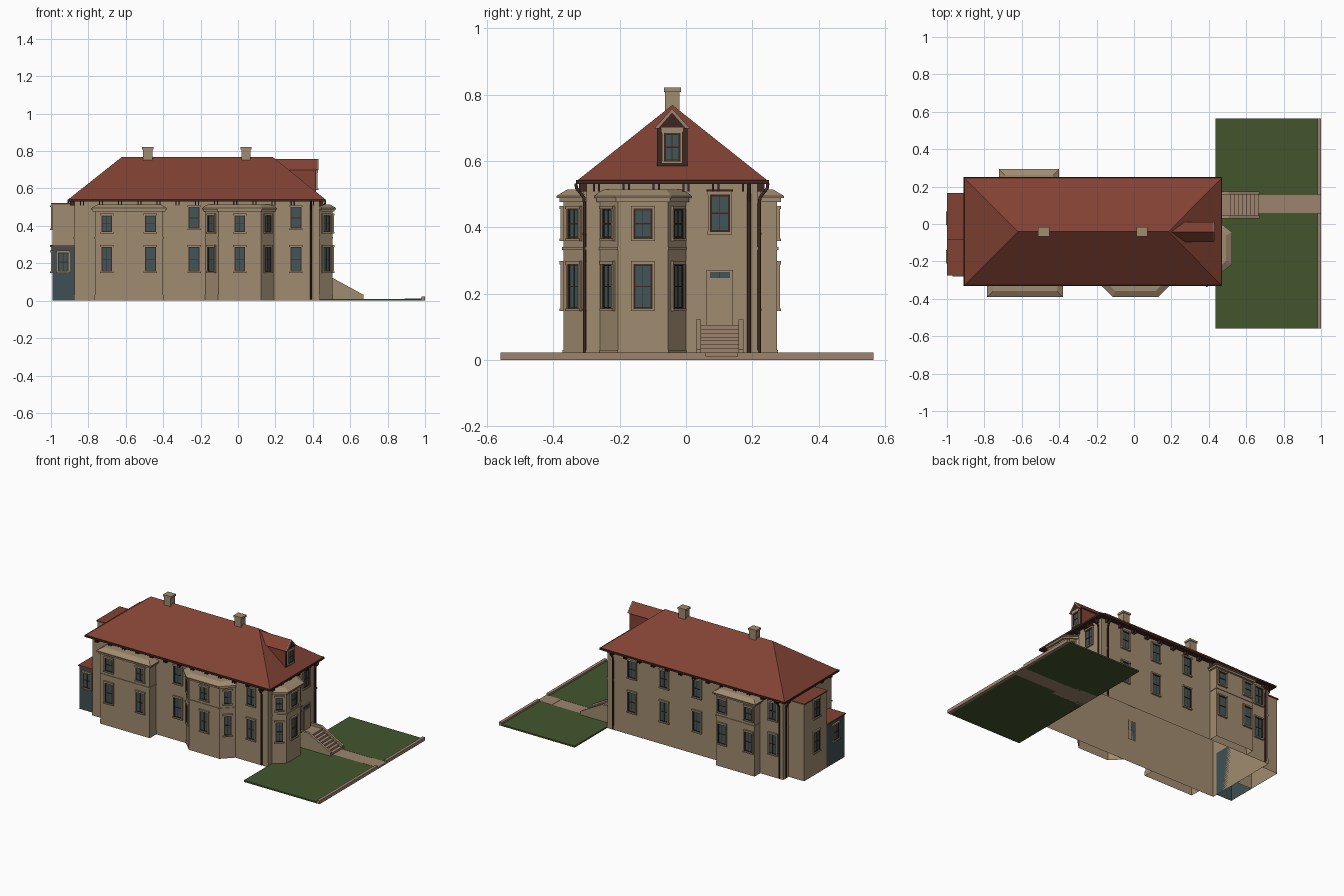
import bpy, bmesh, math
from mathutils import Matrix, Vector

if "Cube" in bpy.data.objects:
    bpy.data.objects.remove(bpy.data.objects["Cube"])


def material(name, r, g, b):
    m = bpy.data.materials.new(name)
    col = [(c / 255 / 12.92 if c < 11 else ((c / 255 + 0.055) / 1.055) ** 2.4) for c in (r, g, b)] + [1]
    m.diffuse_color = col
    m.use_nodes = True
    m.node_tree.nodes["Principled BSDF"].inputs["Base Color"].default_value = col
    return m


STONE = material("sandstone", 160, 139, 112)
ROOF = material("red roof tile", 130, 66, 51)
GLASS = material("window glass", 66, 86, 89)
TRIM = material("dark brown trim", 62, 38, 31)
GREEN = material("slate green paint", 64, 80, 83)
GRASS = material("grass", 66, 86, 45)
PATH = material("path stone", 158, 132, 110)


def finish(name, bm, mats):
    bmesh.ops.recalc_face_normals(bm, faces=bm.faces)
    me = bpy.data.meshes.new(name)
    bm.to_mesh(me)
    bm.free()
    for m in mats:
        me.materials.append(m)
    ob = bpy.data.objects.new(name, me)
    bpy.context.scene.collection.objects.link(ob)
    return ob


def loft(name, a, b, mat, bottom=True, top=True):
    """Join two matching 3D outlines with side faces and optional caps."""
    bm = bmesh.new()
    va, vb = [bm.verts.new(p) for p in a], [bm.verts.new(p) for p in b]
    n = len(a)
    for i in range(n):
        j = (i + 1) % n
        bm.faces.new((va[i], va[j], vb[j], vb[i]))
    if bottom:
        bm.faces.new(va)
    if top:
        bm.faces.new(vb)
    return finish(name, bm, [mat])


def at(outline, z):
    return [(x, y, z) for x, y in outline]


def rect(x0, x1, y0, y1):
    return [(x0, y0), (x1, y0), (x1, y1), (x0, y1)]


def prism(name, outline, z0, z1, mat, bottom=True, top=True):
    return loft(name, at(outline, z0), at(outline, z1), mat, bottom, top)


def box(name, x0, x1, y0, y1, z0, z1, mat):
    return prism(name, rect(x0, x1, y0, y1), z0, z1, mat)


def add_box(bm, x0, x1, y0, y1, z0, z1, slot):
    mtx = Matrix.Translation(((x0 + x1) / 2, (y0 + y1) / 2, (z0 + z1) / 2)) @ Matrix.Diagonal((x1 - x0, y1 - y0, z1 - z0, 1))
    made = bmesh.ops.create_cube(bm, size=1, matrix=mtx)["verts"]
    for f in {f for v in made for f in v.link_faces}:
        f.material_index = slot


def window(name, x, y, angle, z0, z1, w=0.052):
    """Sash window on a wall; angle 0 faces the front, 90 the +x side."""
    bm = bmesh.new()
    h, t, mid = w / 2, 0.006, (z0 + z1) / 2
    add_box(bm, -h, h, -0.003, 0, z0, z1, 0)
    for s in (-1, 1):
        add_box(bm, s * h - t / 2, s * h + t / 2, -0.006, 0, z0, z1, 1)
        add_box(bm, s * (h + t) - t / 2, s * (h + t) + t / 2, -0.008, 0, z0, z1, 2)
    for z in (z0 + t / 2, mid, z1 - t / 2):
        add_box(bm, -h, h, -0.006, 0, z - t / 3, z + t / 3, 1)
    add_box(bm, -0.001, 0.001, -0.005, 0, z0, z1, 1)
    add_box(bm, -h - 0.01, h + 0.01, -0.012, 0, z0 - 0.008, z0, 2)
    add_box(bm, -h - 0.01, h + 0.01, -0.011, 0, z1, z1 + 0.01, 2)
    ob = finish(name, bm, [GLASS, TRIM, STONE])
    ob.location = (x, y, 0)
    ob.rotation_euler.z = math.radians(angle)


LOW, BAY_HIGH, HIGH = (0.155, 0.288), (0.367, 0.455), (0.385, 0.5)
X0, X1, Y0, Y1, EAVE = -0.875, 0.435, -0.3, 0.215, 0.53

# Hollow main walls, plinth and belt course
prism("main_walls", rect(X0, X1, Y0, Y1), 0, EAVE, STONE, False, False)
for nm, z, h, d in (("plinth", 0, 0.03, 0.003), ("belt_course", 0.332, 0.008, 0.004)):
    prism(nm, rect(X0 - d, X1 + d, Y0 - d, Y1 + d), z, z + h, STONE, False, False)

# Hipped roof with soffit and gutter
RIDGE_Y = -0.041
bm = bmesh.new()
e = [bm.verts.new(p) for p in at(rect(-0.908, 0.468, -0.328, 0.246), 0.541)]
r0, r1 = bm.verts.new((-0.62, RIDGE_Y, 0.769)), bm.verts.new((0.185, RIDGE_Y, 0.769))
for f in ((e[0], e[1], r1, r0), (e[1], e[2], r1), (e[2], e[3], r0, r1), (e[3], e[0], r0)):
    bm.faces.new(f)
finish("hipped_roof", bm, [ROOF])
box("eaves_gutter", -0.911, 0.471, -0.332, 0.25, EAVE, 0.542, TRIM)

# Paired eaves brackets
bm = bmesh.new()
for i in range(13):
    for off in (-0.008, 0.008):
        x = X0 + 0.04 + i * 0.1025 + off
        add_box(bm, x - 0.003, x + 0.003, Y0 - 0.022, Y0, 0.508, EAVE, 0)
        add_box(bm, x - 0.003, x + 0.003, Y1, Y1 + 0.022, 0.508, EAVE, 0)
for i in range(6):
    for off in (-0.008, 0.008):
        y = Y0 + 0.03 + i * 0.09 + off
        add_box(bm, X0 - 0.022, X0, y - 0.003, y + 0.003, 0.508, EAVE, 0)
        add_box(bm, X1, X1 + 0.022, y - 0.003, y + 0.003, 0.508, EAVE, 0)
finish("eaves_brackets", bm, [TRIM])

# Chimneys
for i, x in enumerate((-0.483, 0.043)):
    box(f"chimney_{i}", x - 0.025, x + 0.025, RIDGE_Y - 0.022, RIDGE_Y + 0.022, 0.7, 0.81, STONE)
    box(f"chimney_cap_{i}", x - 0.03, x + 0.03, RIDGE_Y - 0.026, RIDGE_Y + 0.026, 0.808, 0.821, STONE)

# Dormer
DY = -0.042
box("dormer_body", 0.2, 0.414, DY - 0.046, DY + 0.046, 0.585, 0.705, ROOF)
box("dormer_face", 0.414, 0.418, DY - 0.046, DY + 0.046, 0.585, 0.7, TRIM)
gable = [(DY - 0.054, 0.698), (DY + 0.054, 0.698), (DY, 0.758)]
loft("dormer_roof", [(0.19, y, z) for y, z in gable], [(0.424, y, z) for y, z in gable], ROOF)
inner = [(DY + (y - DY) * 0.78, 0.698 + (z - 0.698) * 0.8) for y, z in gable]
loft("dormer_gable", [(0.424, y, z) for y, z in inner], [(0.426, y, z) for y, z in inner], TRIM)
for i, s in enumerate((-1, 1)):
    rake = [(DY + s * 0.054, 0.698), (DY, 0.758), (DY, 0.746), (DY + s * 0.042, 0.698)]
    loft(f"dormer_rake_{i}", [(0.42, y, z) for y, z in rake], [(0.43, y, z) for y, z in rake], PATH)
window("dormer_window", 0.418, DY, 90, 0.6, 0.683, 0.044)
box("dormer_hood", 0.416, 0.429, DY - 0.034, DY + 0.034, 0.688, 0.701, STONE)


def bay(name, outline, inward):
    """Projecting bay with cornice and shallow sloped roof; inward points to the wall."""
    c = sum((Vector(p) for p in outline), Vector((0, 0))) / len(outline)

    def grow(d):
        out = []
        for i, p in enumerate(outline):
            q = Vector(p)
            nrm = []
            for a, b in ((outline[i - 1], p), (p, outline[(i + 1) % len(outline)])):
                t = (Vector(b) - Vector(a)).normalized()
                k = Vector((t.y, -t.x))
                nrm.append(k if k.dot(Vector(inward)) < 0.9 else Vector((0, 0)))
            s = nrm[0] + nrm[1]
            q += s * d / max((1 + nrm[0].dot(nrm[1])) if nrm[0].length * nrm[1].length else 1, 0.3)
            out.append((q.x, q.y))
        return out
    prism(name + "_walls", outline, 0, 0.488, STONE, False, False)
    prism(name + "_belt", grow(0.004), 0.332, 0.34, STONE)
    prism(name + "_plinth", grow(0.003), 0, 0.03, STONE, False, False)
    prism(name + "_cornice", grow(0.012), 0.476, 0.488, STONE)
    prism(name + "_eaves", grow(0.02), 0.488, 0.495, STONE)
    loft(name + "_roof", at(grow(0.02), 0.495), at(grow(-0.012), 0.514), STONE)


def stack(name, x, y, angle, upper, w=0.052):
    window(name + "_lower_window", x, y, angle, *LOW, w)
    window(name + "_upper_window", x, y, angle, *upper, w)


# Square bays on the front and back
bay("front_square_bay", rect(-0.765, -0.4, -0.37, Y0), (0, 1))
bay("back_square_bay", rect(-0.703, -0.42, Y1, 0.275), (0, -1))
for i, x in enumerate((-0.702, -0.468)):
    stack(f"front_square_bay_{i}", x, -0.37, 0, BAY_HIGH)
for i, x in enumerate((-0.66, -0.463)):
    stack(f"back_square_bay_{i}", x, 0.275, 180, BAY_HIGH)

# Canted bays on the front and right
bay("front_canted_bay", [(-0.175, Y0), (-0.105, -0.37), (0.122, -0.37), (0.192, Y0)], (0, 1))
stack("front_canted_bay_middle", 0.009, -0.37, 0, BAY_HIGH)
stack("front_canted_bay_left", 0.157, -0.335, 45, BAY_HIGH, 0.042)
stack("front_canted_bay_right", -0.14, -0.335, -45, BAY_HIGH, 0.042)
bay("side_canted_bay", [(X1, -0.26), (0.505, -0.205), (0.505, -0.054), (X1, 0.0)], (-1, 0))
stack("side_canted_bay_middle", 0.505, -0.13, 90, BAY_HIGH)
stack("side_canted_bay_front", 0.47, -0.2325, 38, BAY_HIGH, 0.042)
stack("side_canted_bay_back", 0.47, -0.027, 142, BAY_HIGH, 0.042)

# Main wall windows
for i, x in enumerate((-0.235, 0.31)):
    stack(f"front_{i}", x, Y0, 0, HIGH)
for i, x in enumerate((-0.8, -0.235, 0.01, 0.25)):
    stack(f"back_{i}", x, Y1, 180, HIGH)
window("window_over_door", X1, 0.102, 90, 0.387, 0.498, 0.054)
box("window_over_door_hood", X1, X1 + 0.014, 0.062, 0.142, 0.508, 0.514, TRIM)

# Rear end annexes, the lower one painted
prism("tall_annex", rect(-0.993, X0, -0.08, 0.16), 0, 0.515, STONE, False)
box("tall_annex_roof", -0.999, X0, -0.083, 0.165, 0.515, 0.523, ROOF)
prism("low_annex", rect(-0.993, X0, -0.27, -0.08), 0, 0.288, GREEN, False)
box("low_annex_roof", -0.999, X0, -0.275, -0.08, 0.288, 0.296, ROOF)
stack("tall_annex", -0.993, 0.03, -90, HIGH)
window("low_annex_front_window", -0.934, -0.27, 0, 0.155, 0.258)
window("low_annex_end_window", -0.993, -0.175, -90, 0.155, 0.258)

# Entrance door with fanlight
box("door_frame", X1, X1 + 0.008, 0.062, 0.142, 0.1, 0.272, STONE)
box("door_leaf", X1, X1 + 0.011, 0.072, 0.132, 0.1, 0.242, STONE)
box("door_fanlight", X1, X1 + 0.01, 0.072, 0.132, 0.247, 0.265, GLASS)
box("fanlight_bar", X1, X1 + 0.011, 0.101, 0.103, 0.247, 0.265, TRIM)

# Entrance steps and side walls
for i in range(8):
    box(f"step_{i}", X1, 0.665 - i * 0.021, 0.045, 0.158, 0.012 * i, 0.012 * (i + 1) + 0.01, PATH)
cheek = [(X1, 0), (0.67, 0), (0.67, 0.032), (0.505, 0.122), (X1, 0.122)]
for nm, y in (("left", 0.158), ("right", 0.03)):
    loft(f"{nm}_step_wall", [(x, y, z) for x, z in cheek], [(x, y + 0.015, z) for x, z in cheek], STONE)

# Lawns, path and boundary walls
box("right_lawn", X1, 0.982, -0.56, 0.06, 0, 0.01, GRASS)
box("left_lawn", X1, 0.982, 0.155, 0.565, 0, 0.01, GRASS)
box("path", 0.64, 1.0, 0.06, 0.155, 0, 0.009, PATH)
box("gate_sill", 0.89, 1.0, 0.06, 0.155, 0.009, 0.011, PATH)
box("right_boundary_wall", 0.98, 1.0, -0.56, 0.06, 0, 0.022, PATH)
box("left_boundary_wall", 0.98, 1.0, 0.155, 0.565, 0, 0.022, PATH)


def downspout(name, x, y, nx, ny):
    """Pipe from the gutter, bent back to the wall and down to the ground."""
    cu = bpy.data.curves.new(name, "CURVE")
    cu.dimensions = "3D"
    cu.bevel_depth, cu.bevel_resolution = 0.0055, 1
    cu.use_fill_caps = True
    path = [(0.032, 0.532), (0.03, 0.518), (0.008, 0.49), (0.006, 0.47), (0.006, 0.006)]
    sp = cu.splines.new("POLY")
    sp.points.add(len(path) - 1)
    for p, (d, z) in zip(sp.points, path):
        p.co = (x + nx * d, y + ny * d, z, 1)
    cu.materials.append(TRIM)
    bpy.context.scene.collection.objects.link(bpy.data.objects.new(name, cu))


downspout("front_downspout", 0.39, Y0, 0, -1)
downspout("back_downspout", 0.39, Y1, 0, 1)
downspout("back_far_downspout", -0.85, Y1, 0, 1)
downspout("side_downspout", X1, 0.19, 1, 0)
downspout("far_side_downspout", X0, 0.19, -1, 0)
